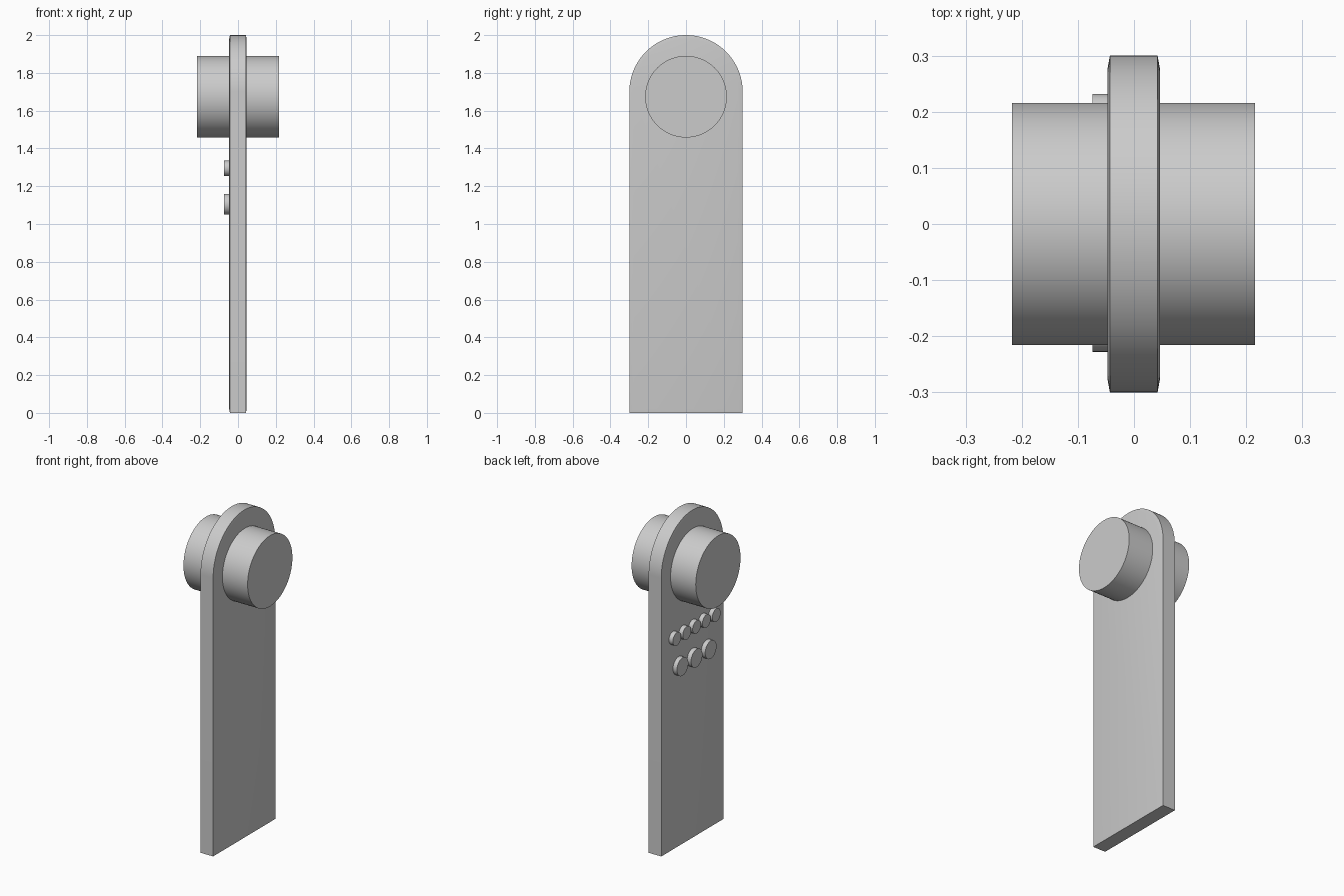
import bpy, bmesh
from math import pi, sin, cos, radians

if "Cube" in bpy.data.objects:
    bpy.data.objects.remove(bpy.data.objects["Cube"])


def smooth(obj):
    bpy.ops.object.select_all(action='DESELECT')
    obj.select_set(True)
    bpy.context.view_layer.objects.active = obj
    bpy.ops.object.shade_smooth_by_angle(angle=radians(30))


def disc(name, x0, x1, y, z, radius, sides):
    # Cylinder lying along x between x0 and x1
    bpy.ops.mesh.primitive_cylinder_add(
        vertices=sides, radius=radius, depth=x1 - x0,
        location=((x0 + x1) / 2, y, z), rotation=(0, pi / 2, 0))
    obj = bpy.context.object
    obj.name = name
    smooth(obj)


def slab_loop(bm, x, inset, steps=64):
    # Round-topped outline, pulled in by the given inset
    r = 0.3 - inset
    pts = [(-r, inset), (r, inset)]
    pts += [(r * cos(pi * i / steps), 1.7 + r * sin(pi * i / steps))
            for i in range(steps + 1)]
    return [bm.verts.new((x, y, z)) for y, z in pts]


# Upright slab with shallow softened rims
bm = bmesh.new()
loops = [slab_loop(bm, x, i) for x, i in
         ((-0.047, 0.022), (-0.043, 0), (0.042, 0), (0.046, 0.022))]
for a, b in zip(loops, loops[1:]):
    for i in range(len(a)):
        j = (i + 1) % len(a)
        bm.faces.new((a[i], a[j], b[j], b[i]))
bm.faces.new(loops[0])
bm.faces.new(loops[-1])
bmesh.ops.recalc_face_normals(bm, faces=bm.faces)
mesh = bpy.data.meshes.new("upright_slab")
bm.to_mesh(mesh)
bm.free()
slab = bpy.data.objects.new("upright_slab", mesh)
bpy.context.collection.objects.link(slab)
smooth(slab)

# Large drum passing through the head of the slab
disc("drum", -0.217, 0.216, 0, 1.674, 0.216, 128)

# Two rows of buttons on the left face
for i in range(5):
    disc(f"small_button_{i + 1}", -0.074, -0.03, 0.002 + 0.095 * (i - 2), 1.295, 0.04, 32)
for i in range(3):
    disc(f"large_button_{i + 1}", -0.074, -0.03, 0.002 + 0.136 * (i - 1), 1.105, 0.055, 32)
